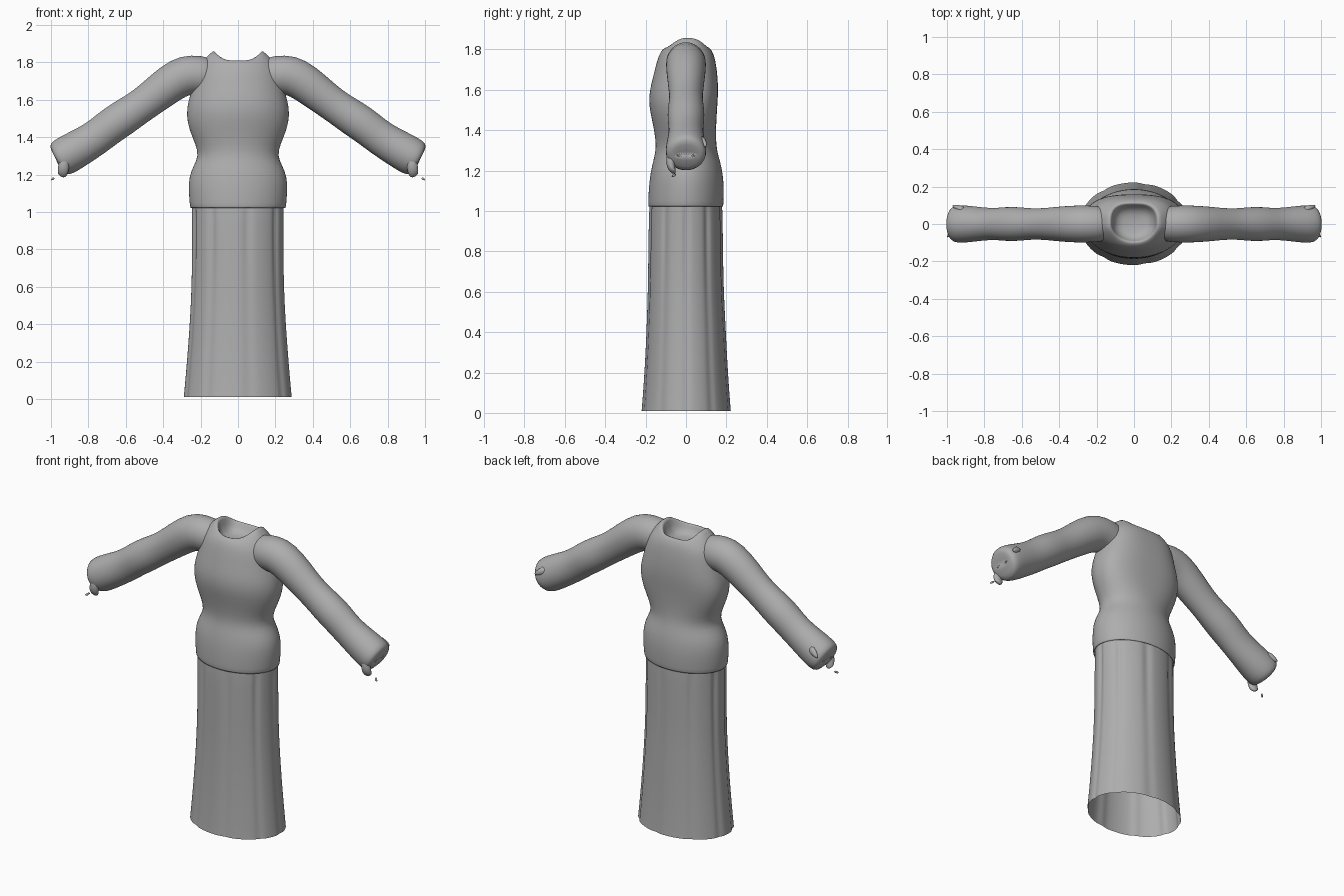
import bpy, bmesh, math
from mathutils import Vector

fabric = bpy.data.materials.new("grey fabric")
fabric.diffuse_color = (0.42, 0.42, 0.42, 1)


def loft(name, rings, cap_start=False, cap_end=False, subdivide=1, mirror=False):
    """Skin a list of equal closed rings into one smooth object."""
    bm = bmesh.new()
    rows = [[bm.verts.new(p) for p in ring] for ring in rings]
    n = len(rows[0])
    for a, b in zip(rows, rows[1:]):
        for i in range(n):
            j = (i + 1) % n
            bm.faces.new((a[i], a[j], b[j], b[i]))
    if cap_start:
        bm.faces.new(rows[0][::-1])
    if cap_end:
        bm.faces.new(rows[-1])
    bmesh.ops.recalc_face_normals(bm, faces=bm.faces)
    mesh = bpy.data.meshes.new(name)
    bm.to_mesh(mesh)
    bm.free()
    mesh.materials.append(fabric)
    obj = bpy.data.objects.new(name, mesh)
    bpy.context.collection.objects.link(obj)
    for poly in mesh.polygons:
        poly.use_smooth = True
    if mirror:
        obj.modifiers.new("mirror", 'MIRROR').use_mirror_merge = False
    if subdivide:
        sub = obj.modifiers.new("smooth", 'SUBSURF')
        sub.levels = sub.render_levels = subdivide
    return obj


def power(v, e):
    return math.copysign(abs(v) ** e, v)


def body_ring(z, half_x, front, back, n=48, square=1.0, lift=0.0, fold=0.0):
    """Oval section with separate front and back depths, optional folds."""
    ring = []
    for i in range(n):
        a = math.tau * i / n
        c, s = math.cos(a), math.sin(a)
        f = 1 - fold * max(0, math.cos(9 * a + 0.8 * math.sin(2 * a))) ** 4
        e = square if s > 0 else 1.0
        depth = back if s > 0 else front
        ring.append(Vector((half_x * power(c, e) * f, depth * power(s, e) * f,
                            z + lift * abs(c) ** 3)))
    return ring


# Long flared skirt, open at the hem
skirt = [(0.01, .290, .220, .222, .025), (0.03, .288, .218, .220, .025),
         (0.15, .277, .209, .211, .025), (0.30, .265, .200, .202, .025),
         (0.45, .255, .194, .195, .025), (0.60, .248, .189, .187, .03),
         (0.75, .246, .187, .184, .04), (0.90, .245, .185, .182, .05),
         (1.00, .246, .183, .181, .05), (1.08, .246, .175, .175, .02)]
loft("skirt", [body_ring(z, x, f, b, n=96, fold=k) for z, x, f, b, k in skirt])

# Bodice with fitted waist, flared lower edge and a sunken neck opening
bodice = [(1.03, .244, .178, .176, 1), (1.015, .254, .186, .184, 1),
          (1.04, .259, .188, .186, 1), (1.12, .264, .184, .188, 1),
          (1.19, .262, .176, .182, 1), (1.25, .236, .162, .168, 1),
          (1.30, .211, .149, .153, 1), (1.36, .226, .151, .148, .9),
          (1.44, .262, .166, .150, .8), (1.52, .277, .184, .155, .75),
          (1.59, .267, .182, .160, .75), (1.66, .245, .164, .157, .75),
          (1.72, .232, .150, .150, .75), (1.77, .215, .135, .140, .75)]
rings = [body_ring(z, x, f, b, square=s) for z, x, f, b, s in bodice]
rings += [body_ring(1.80, .170, .118, .125, square=.75, lift=.03),
          body_ring(1.812, .130, .098, .112, square=.65, lift=.053),
          body_ring(1.805, .120, .092, .104, square=.65, lift=.05),
          body_ring(1.77, .108, .080, .085, square=.65),
          body_ring(1.75, .060, .045, .050, square=.65)]
loft("bodice", rings, cap_end=True)


def tube(name, path, n=24, **kw):
    """Tube through (x, y, z, radius in the xz plane, radius along y)."""
    pts = [Vector(p[:3]) for p in path]
    out = []
    for i, p in enumerate(path):
        d = pts[min(i + 1, len(pts) - 1)] - pts[max(i - 1, 0)]
        up = Vector((-d.z, 0, d.x)).normalized()
        out.append([pts[i] + up * p[3] * math.sin(math.tau * k / n)
                    + Vector((0, p[4] * math.cos(math.tau * k / n), 0)) for k in range(n)])
    return loft(name, out, cap_start=True, cap_end=True, mirror=True, **kw)


# Puffed sleeves with a rounded cuff end
tube("sleeve", [
    (.12, 0, 1.72, .095, .090), (.20, 0, 1.733, .104, .098), (.28, 0, 1.735, .109, .100),
    (.36, 0, 1.69, .104, .098), (.46, 0, 1.61, .094, .087), (.54, 0, 1.552, .091, .082),
    (.62, 0, 1.50, .098, .092), (.69, 0, 1.452, .096, .092), (.76, 0, 1.395, .094, .083),
    (.85, 0, 1.342, .100, .095), (.92, 0, 1.302, .104, .102), (.955, 0, 1.282, .098, .100),
    (.972, 0, 1.272, .075, .082), (.968, 0, 1.275, .030, .035)])

# Loose flap hanging from the front of each cuff
tube("cuff_flap", [(.925, -.070, 1.31, .025, .018), (.930, -.078, 1.26, .030, .024),
                   (.935, -.076, 1.22, .032, .022), (.940, -.065, 1.195, .026, .016),
                   (.945, -.060, 1.188, .010, .008)], n=10)

# Pointed corner at the rear of each cuff
tube("cuff_corner", [(.90, .070, 1.36, .030, .025), (.945, .088, 1.335, .022, .018),
                     (.972, .098, 1.32, .005, .005)], n=8)

# Tiny thread end beyond each cuff
tube("thread_end", [(.982, -.055, 1.182, .004, .005), (.990, -.060, 1.177, .007, .009),
                    (.999, -.066, 1.172, .004, .005)], n=6, subdivide=0)
